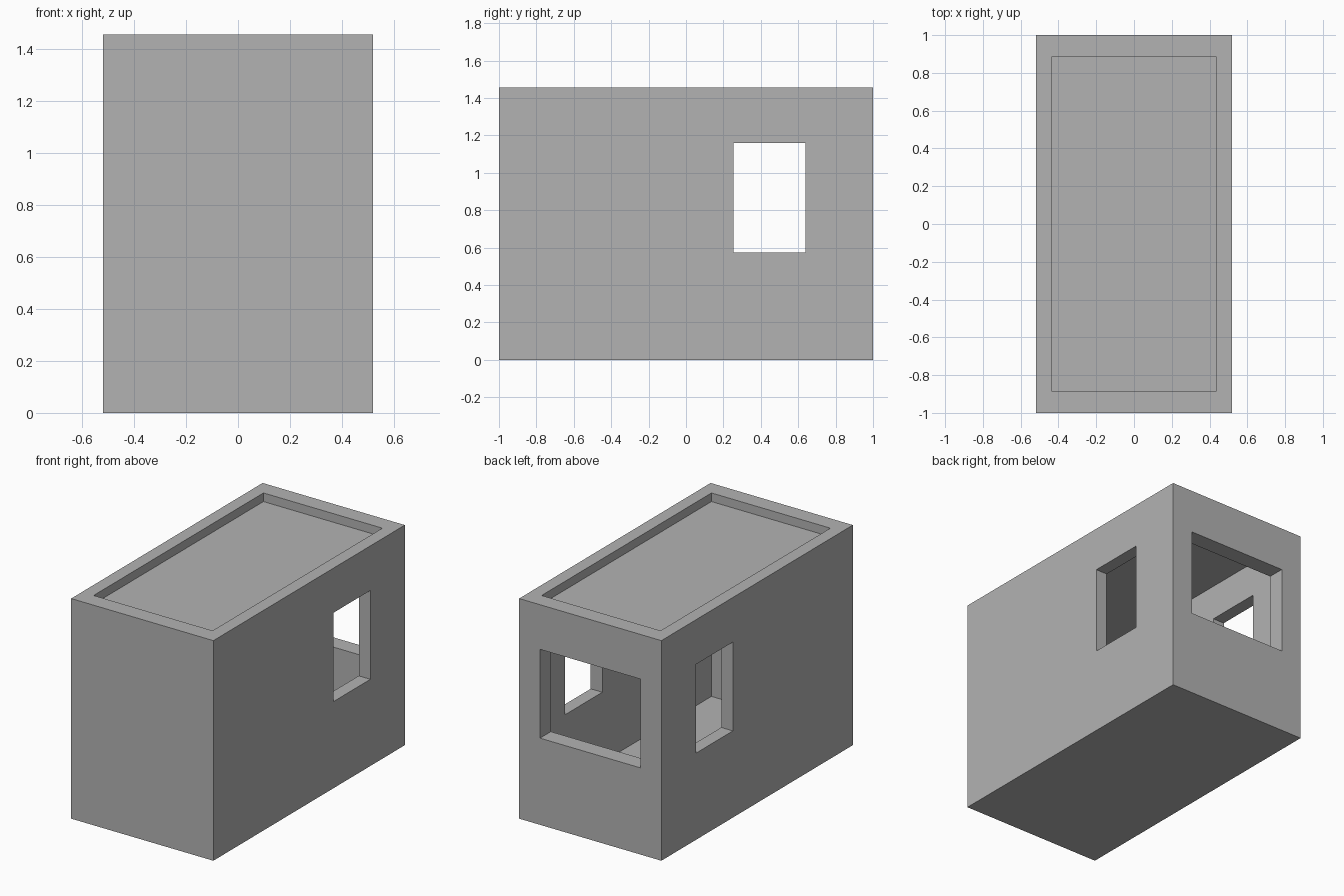
import bpy

if "Cube" in bpy.data.objects:
    bpy.data.objects.remove(bpy.data.objects["Cube"], do_unlink=True)

HALF_X, HALF_Y, HEIGHT = 0.52, 1.0, 1.455
IN_X, IN_Y = 0.435, 0.887           # inside faces of the walls
FLOOR, ROOF = 0.11, 1.398
SILL, LINTEL = 0.573, 1.16

grey = bpy.data.materials.new("plain grey")
grey.use_nodes = True
colour = (0.45, 0.45, 0.45, 1)
grey.diffuse_color = colour
grey.node_tree.nodes["Principled BSDF"].inputs["Base Color"].default_value = colour


def box(name, low, high):
    """Axis-aligned box between two corners."""
    centre = [(a + b) / 2 for a, b in zip(low, high)]
    bpy.ops.mesh.primitive_cube_add(size=1, location=centre)
    obj = bpy.context.object
    obj.name = obj.data.name = name
    obj.scale = [b - a for a, b in zip(low, high)]
    bpy.ops.object.transform_apply(location=True, rotation=False, scale=True)
    obj.data.materials.append(grey)
    return obj


def cut(target, low, high):
    """Remove a box-shaped volume from the target."""
    cutter = box("cutter", low, high)
    cutter.hide_render = True
    mod = target.modifiers.new("cut", 'BOOLEAN')
    mod.operation = 'DIFFERENCE'
    mod.solver = 'EXACT'
    mod.object = cutter
    bpy.context.view_layer.objects.active = target
    bpy.ops.object.modifier_apply(modifier=mod.name)
    bpy.data.objects.remove(cutter, do_unlink=True)


# Floor slab and walls, hollowed from above
walls = box("walls_and_floor", (-HALF_X, -HALF_Y, 0), (HALF_X, HALF_Y, HEIGHT))
cut(walls, (-IN_X, -IN_Y, FLOOR), (IN_X, IN_Y, HEIGHT + 1))

# Matching windows through both side walls
cut(walls, (-1, 0.253, SILL), (1, 0.64, LINTEL))

# Wide window in the back wall
cut(walls, (-0.367, 0.5, SILL), (0.367, 1.5, LINTEL))

# Thin roof panel set below the parapet
box("roof_panel", (-IN_X, -IN_Y, ROOF - 0.004), (IN_X, IN_Y, ROOF))
